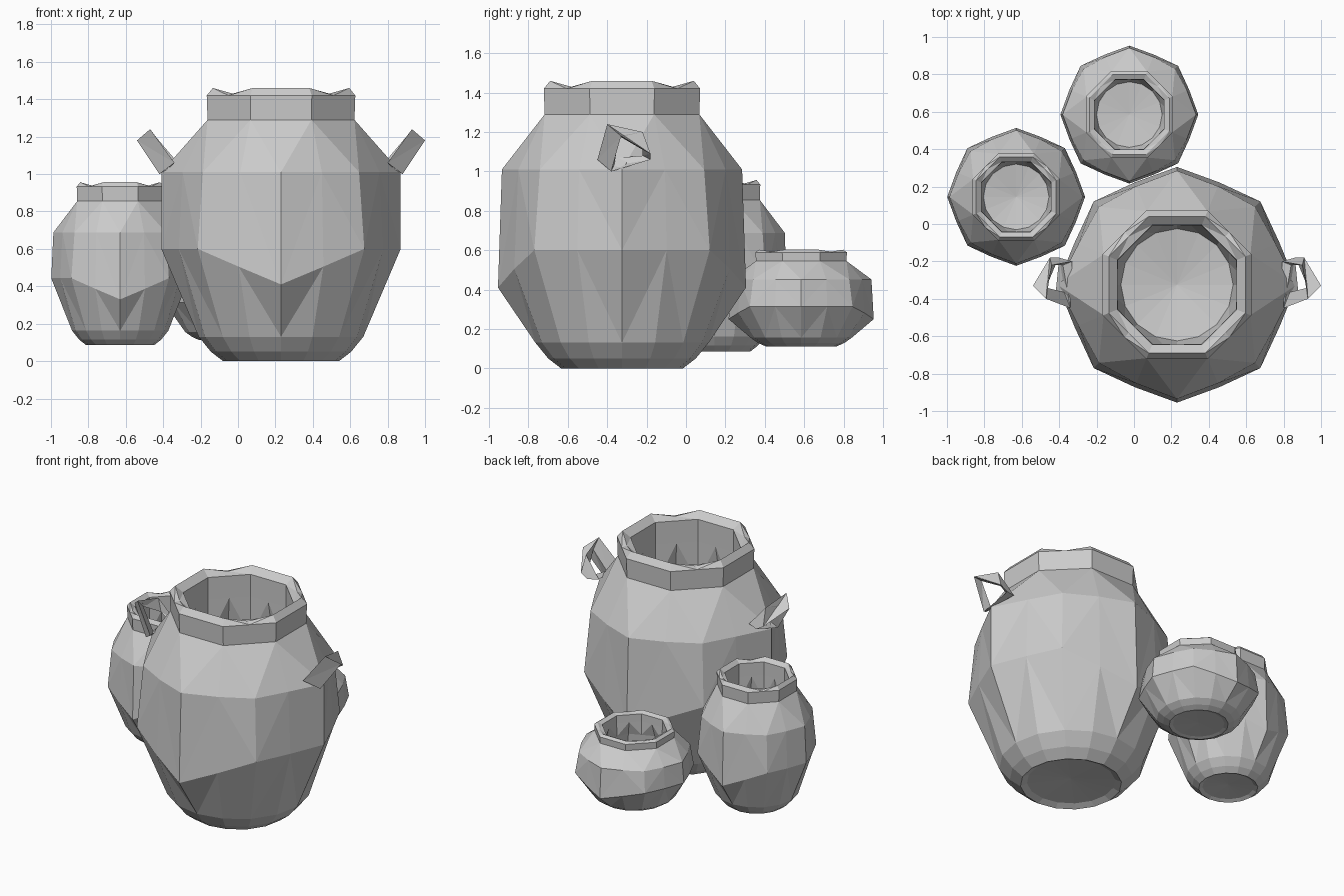
import bpy, bmesh, math

if "Cube" in bpy.data.objects:
    bpy.data.objects.remove(bpy.data.objects["Cube"])

N = 16
C = math.cos(math.pi / 8)


def ring(kind, r, z, z_front=None, z_diag=None, flat=C, r_diag=None):
    """16-point ring: 'oct' has corners on axes and diagonals,
    'rot' is turned half a side, 'round' is a full 16-gon."""
    pts = []
    for i in range(N):
        a = 2 * math.pi * i / N
        is_flat = (kind == 'oct' and i % 2 == 1) or (kind == 'rot' and i % 2 == 0)
        rr = r_diag if r_diag and i % 4 == 2 else r
        rr *= flat if is_flat else 1
        zz = z
        if z_front is not None and i in (3, 4, 5, 11, 12, 13):
            zz = z_front if i in (4, 12) else (z + z_front) / 2
        if z_diag is not None and i % 4 == 2:
            zz = z_diag
        pts.append((rr * math.cos(a), rr * math.sin(a), zz))
    return pts


# Recessed base, wall outside, lip, then wall inside
PROFILE = [
    ring('round', .27, .02),
    ring('round', .31, 0),
    ring('round', .375, .05),
    ring('round', .44, .13),
    ring('oct', .63, .60, z_front=.41, flat=.94),
    ring('oct', .61, 1.01, flat=.935, r_diag=.59),
    ring('rot', .425, 1.29),
    ring('rot', .43, 1.42),
    ring('rot', .395, 1.46, z_diag=1.43),
    ring('rot', .345, 1.42),
    ring('rot', .345, 1.27),
    ring('oct', .37, 1.0),
    ring('oct', .40, .60),
    ring('round', .30, .14),
]


def finish(name, bm):
    bmesh.ops.recalc_face_normals(bm, faces=bm.faces)
    me = bpy.data.meshes.new(name)
    bm.to_mesh(me)
    bm.free()
    ob = bpy.data.objects.new(name, me)
    bpy.context.collection.objects.link(ob)
    return ob


def pot(name, loc, scale, side_bulge=0):
    bm = bmesh.new()
    rings = [[bm.verts.new(p) for p in pts] for pts in PROFILE]
    # side corners pulled out to carry the handles
    for i, s in ((0, 1), (8, -1)):
        rings[4][i].co.x += s * side_bulge / 3
        rings[5][i].co.x += s * side_bulge
    for a, b in zip(rings, rings[1:]):
        for i in range(N):
            j = (i + 1) % N
            # mirror the split direction within each side
            if i % 2:
                bm.faces.new((a[i], a[j], b[i]))
                bm.faces.new((a[j], b[j], b[i]))
            else:
                bm.faces.new((a[i], a[j], b[j]))
                bm.faces.new((a[i], b[j], b[i]))
    for end, z in ((rings[0], .04), (rings[-1], .09)):
        mid = bm.verts.new((0, 0, z))
        for i in range(N):
            bm.faces.new((end[i], end[(i + 1) % N], mid))
    ob = finish(name, bm)
    ob.location, ob.scale = loc, scale
    return ob


def handle(name, side, cx):
    # closed loop of triangular sections: upper edge, outer edge, inner edge
    secs = [
        [(.57, -.45, 1.06), (.65, -.38, 1.0), (.60, -.365, 1.03)],
        [(.70, -.40, 1.24), (.77, -.33, 1.18), (.70, -.34, 1.18)],
        [(.67, -.22, 1.20), (.68, -.18, 1.09), (.65, -.22, 1.11)],
        [(.56, -.20, 1.07), (.63, -.18, 1.06), (.61, -.22, 1.08)],
    ]
    bm = bmesh.new()
    vs = [[bm.verts.new((cx + side * x, y, z)) for x, y, z in s] for s in secs]
    for a, b in zip(vs, vs[1:] + vs[:1]):
        for i in range(3):
            j = (i + 1) % 3
            bm.faces.new((a[i], a[j], b[j]))
            bm.faces.new((a[i], b[j], b[i]))
    return finish(name, bm)


# Pots: one shape at three sizes
pot("large_pot", (.23, -.325, 0), (1, 1, 1), .03)
pot("medium_pot", (-.63, .145, .085), (.585, .585, .597))
pot("small_pot", (-.025, .585, .112), (.585, .585, .336))

# Handles on the large pot
handle("right_handle", 1, .23)
handle("left_handle", -1, .23)
